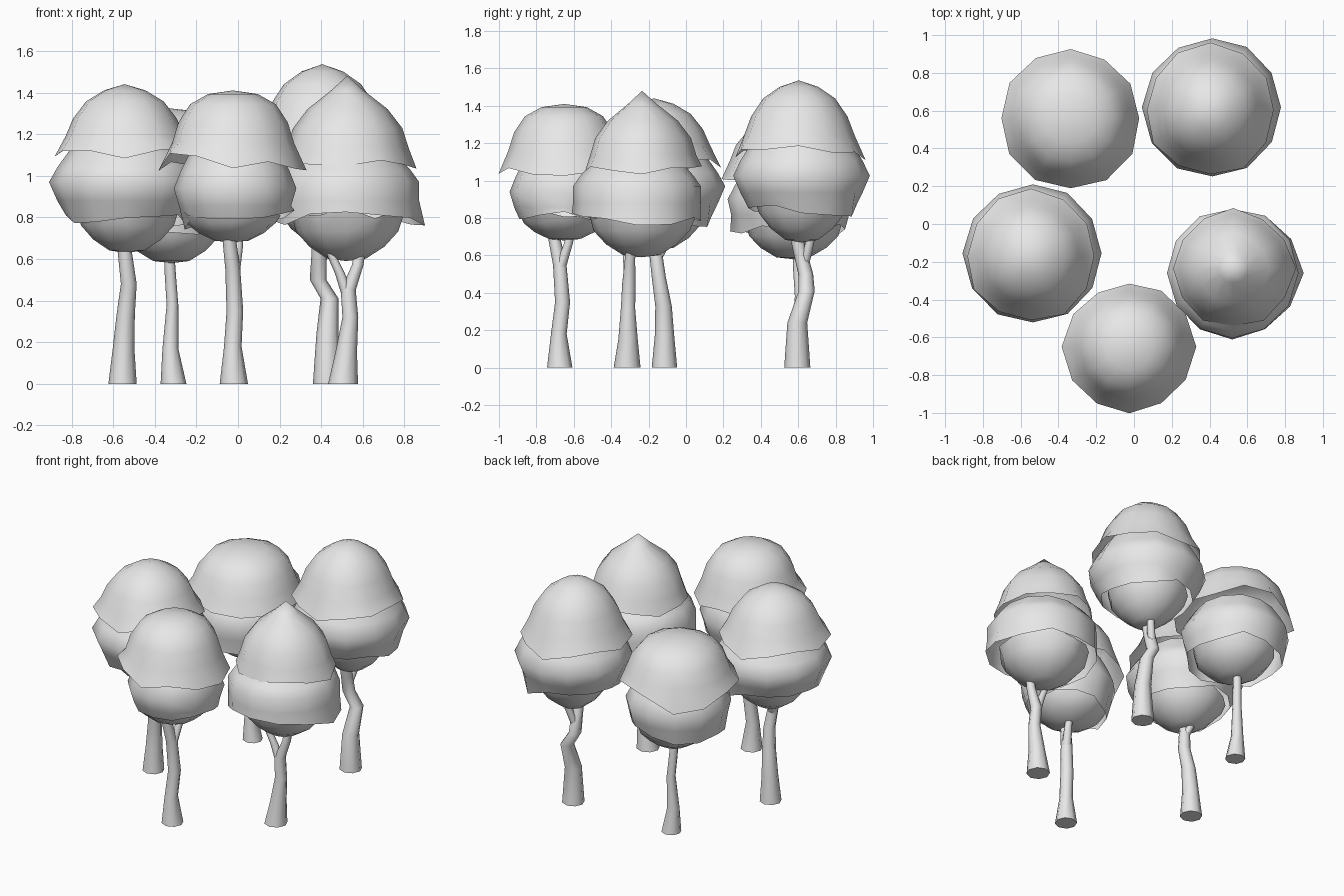
import bpy, bmesh, math, random

if "Cube" in bpy.data.objects:
    bpy.data.objects.remove(bpy.data.objects["Cube"])

grey = bpy.data.materials.new("pale_grey")
grey.diffuse_color = (0.8, 0.8, 0.8, 1)
grey.use_nodes = True
grey.node_tree.nodes["Principled BSDF"].inputs["Base Color"].default_value = grey.diffuse_color
SIDES = 12


def finish(bm, name):
    bmesh.ops.recalc_face_normals(bm, faces=bm.faces)
    me = bpy.data.meshes.new(name)
    bm.to_mesh(me)
    bm.free()
    me.materials.append(grey)
    for p in me.polygons:
        p.use_smooth = True
    ob = bpy.data.objects.new(name, me)
    bpy.context.collection.objects.link(ob)
    return ob


def sharpen(ob, degrees):
    bpy.context.view_layer.objects.active = ob
    ob.select_set(True)
    bpy.ops.object.shade_smooth_by_angle(angle=math.radians(degrees))
    ob.select_set(False)


def shell(name, centre, size, profile, seed, wobble=0.03, rim=0.03, tips=()):
    """Irregular leafy shell. profile: (radius 0..1, z); the last ring is the ragged rim.
    size: half widths in x and y. tips: (angle in degrees, extra radius, extra z) on the rim."""
    rnd = random.Random(seed)
    bm = bmesh.new()
    col = [1 + rnd.uniform(-wobble, wobble) for _ in range(SIDES)]
    rings = []
    for k, (r, z) in enumerate(profile):
        if r == 0:
            rings.append([bm.verts.new((centre[0], centre[1], z))])
            continue
        ring = []
        for i in range(SIDES):
            a = math.tau * i / SIDES
            rr, zz = r * col[i], z
            if k == len(profile) - 1:
                zz += rnd.uniform(-rim, rim)
                for deg, dr, dz in tips:
                    d = abs((math.degrees(a) - deg + 180) % 360 - 180)
                    w = max(0, 1 - d / 45)
                    rr, zz = rr + dr * w, zz + dz * w
            ring.append(bm.verts.new((centre[0] + size[0] * rr * math.cos(a),
                                      centre[1] + size[1] * rr * math.sin(a), zz)))
        rings.append(ring)
    for lo, hi in zip(rings, rings[1:]):
        for i in range(SIDES):
            j = (i + 1) % SIDES
            if len(lo) == 1:
                bm.faces.new((lo[0], hi[i], hi[j]))
            else:
                bm.faces.new((lo[i], lo[j], hi[j], hi[i]))
    return finish(bm, name)


def limb(name, path, sides=8):
    """Tapered limb through (x, y, z, radius) points with level rings."""
    bm = bmesh.new()
    rings = [[bm.verts.new((x + r * math.cos(math.tau * i / sides),
                            y + r * math.sin(math.tau * i / sides), z))
              for i in range(sides)] for x, y, z, r in path]
    for lo, hi in zip(rings, rings[1:]):
        for i in range(sides):
            j = (i + 1) % sides
            bm.faces.new((lo[i], lo[j], hi[j], hi[i]))
    bm.faces.new(rings[0][::-1])
    bm.faces.new(rings[-1])
    sharpen(finish(bm, name), 50)


# Profiles of the crown layers: radius fraction and height
def cap(top, rim, steps):
    return [(0, top)] + [(r, top - f * (top - rim)) for r, f in steps] + [(1, rim)]


DOME = ((0.3, 0.09), (0.56, 0.25), (0.75, 0.5), (0.86, 0.76))
FLAT = ((0.36, 0.05), (0.62, 0.19), (0.79, 0.44), (0.88, 0.72))
POINTED = ((0.25, 0.17), (0.6, 0.38), (0.82, 0.6), (0.91, 0.82))


def belly(top, wide, rim, flare):
    return [(0.72, top), (0.89, top * 0.45 + wide * 0.55), (1, wide),
            (0.52 + 0.48 * flare, wide * 0.5 + rim * 0.5), (flare, rim)]


def under(top, low):
    h = top - low
    return [(0, low), (0.34, low + 0.05 * h), (0.66, low + 0.3 * h),
            (0.9, low + 0.62 * h), (1, top)]


# Left tree and its taller twin at the back right
for name, x, y, up, seed in (("left", -0.535, -0.155, 0, 3), ("back_right", 0.415, 0.618, 0.08, 3)):
    shell(name + "_cap", (x - 0.01, y - 0.015), (0.34, 0.345), cap(1.44 + up * 1.2, 1.11 + up * 0.5, DOME),
          seed, 0.03, 0.03, [(180, 0.02, -0.02), (90, 0.03, -0.02), (350, 0, 0.02)])
    shell(name + "_belly", (x, y), (0.367, 0.37), belly(1.13 + up, 0.97 + up * 0.7, 0.79 + up * 0.7, 0.78),
          seed + 1, 0.02, 0.03, [(60, 0.06, -0.02)])
    shell(name + "_underside", (x, y), (0.25, 0.25), under(0.84 + up, 0.63 + up * 0.5), seed + 2)

# Front tree
shell("front_cap", (-0.025, -0.65), (0.335, 0.34), cap(1.41, 1.06, FLAT), 12, 0.025, 0.02,
      [(180, 0.08, -0.02), (225, 0, 0.07), (0, 0.06, -0.02), (270, 0.03, -0.02)])
shell("front_belly", (-0.015, -0.65), (0.30, 0.30), belly(1.12, 0.94, 0.77, 0.82), 13, 0.03, 0.04,
      [(0, 0.15, 0.08)])
shell("front_underside", (-0.03, -0.65), (0.24, 0.24), under(0.83, 0.68), 14)

# Right tree
shell("right_cap", (0.525, -0.235), (0.315, 0.31), cap(1.48, 1.06, POINTED), 22, 0.03, 0.02,
      [(0, 0.03, -0.03)])
shell("right_belly", (0.52, -0.26), (0.345, 0.345), belly(1.09, 0.97, 0.79, 1.0), 23, 0.02, 0.03,
      [(0, 0.08, 0), (270, 0.02, 0.03)])
shell("right_underside", (0.52, -0.24), (0.275, 0.28), under(0.82, 0.59), 24)

# Back left tree, lower and flatter, its cap hanging down on the outside
shell("back_left_cap", (-0.335, 0.56), (0.37, 0.37), cap(1.325, 1.02, FLAT), 32, 0.025, 0.02,
      [(135, 0, -0.08), (80, -0.04, 0.05), (200, 0.02, 0), (0, 0, 0)])
shell("back_left_belly", (-0.34, 0.56), (0.325, 0.335), belly(1.06, 0.90, 0.73, 0.88), 33, 0.03, 0.04,
      [(270, 0.08, -0.02)])
shell("back_left_underside", (-0.32, 0.57), (0.25, 0.265), under(0.78, 0.58), 34)

# Trunks: flared foot, bent shaft, tip buried in the crown
limb("left_trunk", [(-0.555, -0.115, 0, .068), (-0.55, -0.115, .17, .052), (-0.54, -0.12, .33, .044),
                    (-0.525, -0.145, .48, .038), (-0.545, -0.165, .64, .034), (-0.56, -0.17, .76, .028)])
limb("left_branch", [(-0.54, -0.16, .57, .026), (-0.56, -0.11, .66, .024), (-0.57, -0.08, .76, .02)])
limb("front_trunk", [(-0.02, -0.675, 0, .068), (-0.025, -0.68, .18, .042), (-0.015, -0.66, .35, .04),
                     (-0.025, -0.675, .55, .036), (-0.045, -0.71, .72, .032), (-0.045, -0.72, .8, .028)])
limb("front_branch", [(-0.02, -0.67, .54, .03), (0.0, -0.63, .66, .024), (0.005, -0.6, .78, .02)])
limb("right_trunk", [(0.505, -0.315, 0, .072), (0.52, -0.31, .15, .052), (0.54, -0.31, .32, .038),
                     (0.53, -0.305, .45, .036), (0.575, -0.3, .57, .028), (0.6, -0.29, .72, .024)])
limb("right_branch", [(0.53, -0.305, .42, .03), (0.49, -0.31, .53, .024), (0.43, -0.32, .66, .02)])
limb("back_right_trunk", [(0.43, 0.595, 0, .07), (0.43, 0.595, .24, .053), (0.44, 0.645, .41, .043),
                          (0.385, 0.64, .50, .04), (0.39, 0.61, .62, .037), (0.39, 0.57, .78, .03)])
limb("back_right_branch", [(0.385, 0.63, .54, .026), (0.42, 0.66, .66, .024), (0.43, 0.68, .78, .02)])
limb("back_left_trunk", [(-0.31, 0.6, 0, .062), (-0.325, 0.6, .17, .038), (-0.315, 0.61, .38, .028),
                         (-0.325, 0.6, .52, .027), (-0.335, 0.59, .7, .024)])
